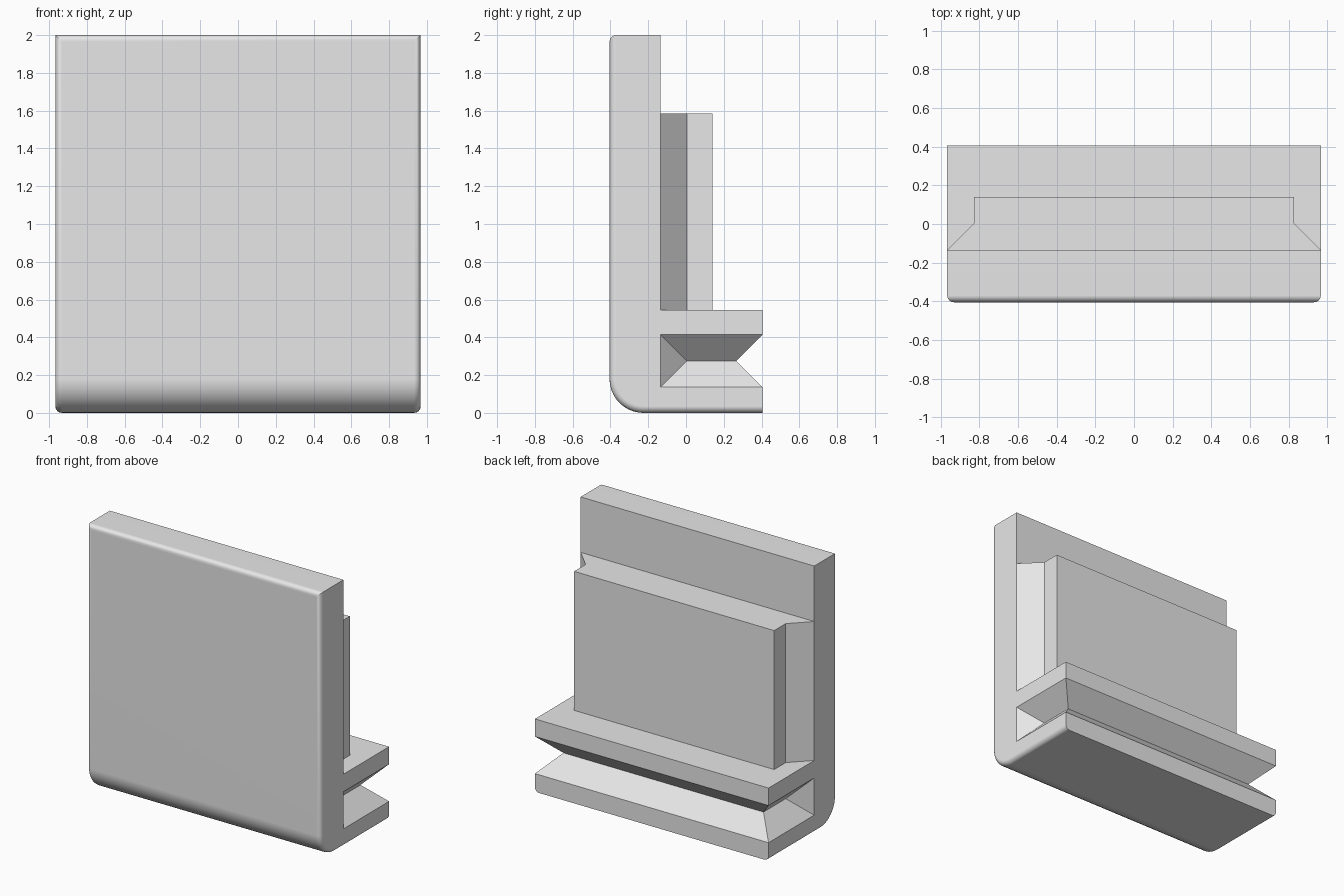
import bpy, bmesh, math
from mathutils import Vector

if "Cube" in bpy.data.objects:
    bpy.data.objects.remove(bpy.data.objects["Cube"])

W, D = 0.967, 0.405          # half width, half depth
BACK = -0.135                # rear face of the upright panel
LEDGE = 0.545                # top of the ledge
MID, V = 0.275, 0.139        # groove centre height and groove depth
OVER = 0.05                  # cutter overshoot

grey = bpy.data.materials.new("light grey")
grey.use_nodes = True
grey.diffuse_color = (0.8, 0.8, 0.8, 1)
grey.node_tree.nodes["Principled BSDF"].inputs["Base Color"].default_value = (0.8, 0.8, 0.8, 1)


def make_object(name, bm):
    bmesh.ops.recalc_face_normals(bm, faces=bm.faces)
    mesh = bpy.data.meshes.new(name)
    bm.to_mesh(mesh)
    bm.free()
    mesh.materials.append(grey)
    ob = bpy.data.objects.new(name, mesh)
    bpy.context.collection.objects.link(ob)
    return ob


def prism(points, shift):
    """Extrude a closed outline along a vector."""
    bm = bmesh.new()
    face = bm.faces.new([bm.verts.new(p) for p in points])
    new = bmesh.ops.extrude_face_region(bm, geom=[face])["geom"]
    verts = [g for g in new if isinstance(g, bmesh.types.BMVert)]
    bmesh.ops.translate(bm, verts=verts, vec=Vector(shift))
    return bm


def hull(points):
    bm = bmesh.new()
    for p in points:
        bm.verts.new(p)
    bmesh.ops.convex_hull(bm, input=bm.verts)
    return bm


# L-shaped body: upright panel and ledge, with a rounded lower front
R = 0.18
arc = [(-D + R - R * math.cos(a), R - R * math.sin(a))
       for a in (i * math.pi / 20 for i in range(11))]
outer = [(-D, 2)] + arc + [(D, 0)]
outline = outer + [(D, LEDGE), (BACK, LEDGE), (BACK, 2)]
bm = prism([(-W, y, z) for y, z in outline], (2 * W, 0, 0))


# Soften the outer rim along the front, around the curve and underneath
def on_outer(v):
    return any(abs(v.co.y - y) + abs(v.co.z - z) < 1e-4 for y, z in outer)


rim = []
for e in bm.edges:
    a, b = e.verts
    along_side = abs(a.co.x - b.co.x) < 1e-4
    top_front = a.co.z > 1.99 and b.co.z > 1.99 and max(a.co.y, b.co.y) < -D + 0.01
    if on_outer(a) and on_outer(b) and (along_side or top_front):
        rim.append(e)
bmesh.ops.bevel(bm, geom=rim, offset=0.035, segments=4, profile=0.5, affect='EDGES')
body = make_object("panel_and_ledge", bm)

# V groove around the back and both sides of the ledge
g = V + OVER
cutters = [make_object("back_groove_cutter", prism(
    [(-W - OVER, D - V, MID), (-W - OVER, D + OVER, MID - g), (-W - OVER, D + OVER, MID + g)],
    (2 * (W + OVER), 0, 0)))]
for side, name in ((1, "left"), (-1, "right")):
    x_out, x_in, y_end = side * (W + OVER), side * (W - V), D + 2 * OVER
    cutters.append(make_object(name + "_groove_cutter", hull(
        [(x_out, y, z) for y in (BACK - OVER, y_end) for z in (MID - g, MID + g)]
        + [(x_in, BACK + V, MID), (x_in, y_end, MID)])))

bpy.context.view_layer.objects.active = body
for c in cutters:
    mod = body.modifiers.new(c.name, 'BOOLEAN')
    mod.operation, mod.solver, mod.object = 'DIFFERENCE', 'EXACT', c
    bpy.ops.object.modifier_apply(modifier=mod.name)
for c in cutters:
    bpy.data.objects.remove(c)

# Raised back plate with splayed sides, standing on the ledge
half = [(W, BACK), (W - V, BACK + V), (W - V, 0.14)]
plate = [(x, y, LEDGE) for x, y in half] + [(-x, y, LEDGE) for x, y in reversed(half)]
make_object("back_plate", prism(plate, (0, 0, 1.04)))

# Smooth the rounded rim while keeping flat faces flat
bpy.ops.object.select_all(action='DESELECT')
body.select_set(True)
bpy.context.view_layer.objects.active = body
bpy.ops.object.shade_smooth_by_angle(angle=math.radians(30))
weighted = body.modifiers.new("flat face normals", 'WEIGHTED_NORMAL')
weighted.keep_sharp = True
